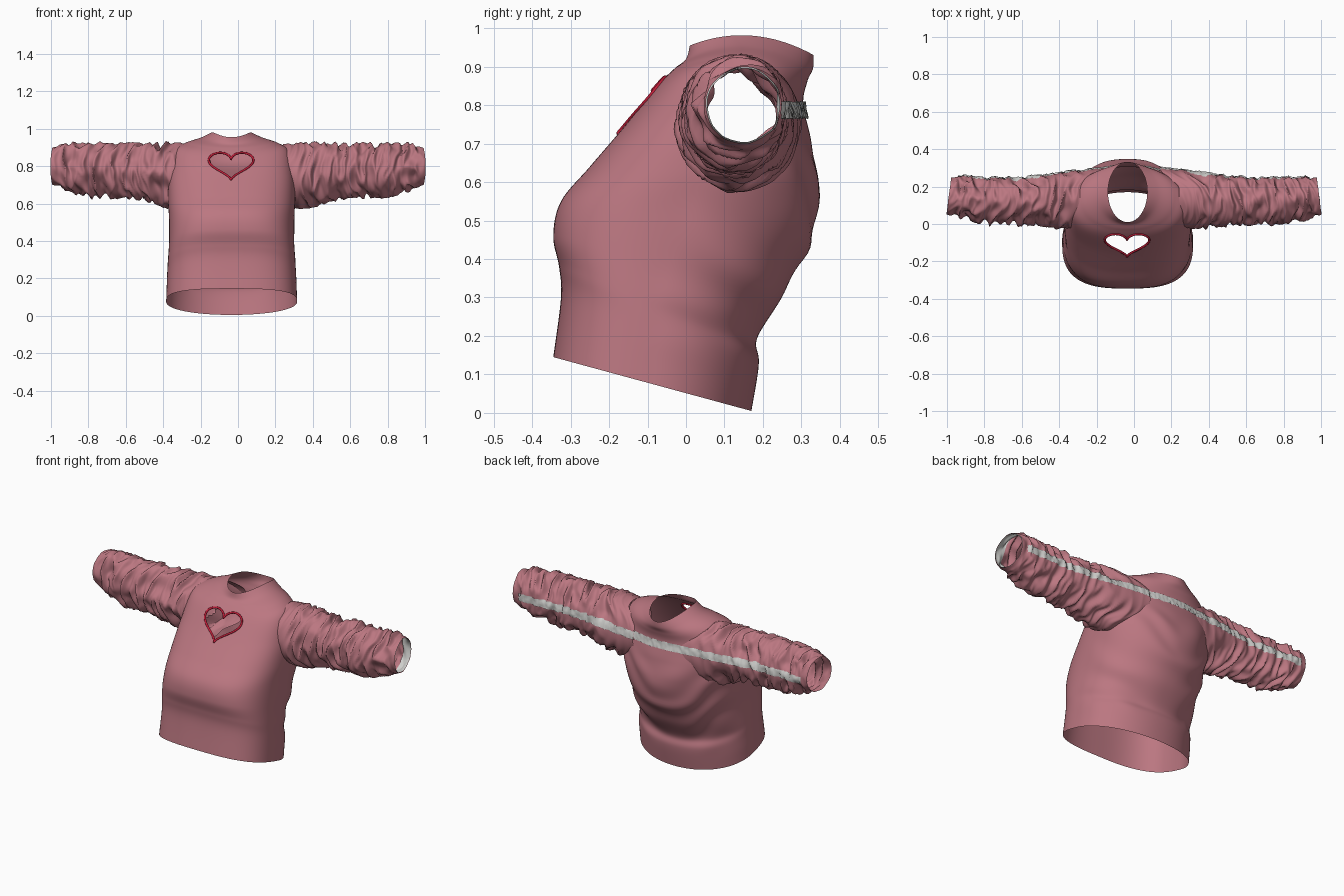
import bpy, bmesh, math, random
from mathutils import Vector, noise
from mathutils.bvhtree import BVHTree

if "Cube" in bpy.data.objects:
    bpy.data.objects.remove(bpy.data.objects["Cube"])

random.seed(4)
CX = -0.034  # the body sits slightly left of the sleeve span


def material(name, col):
    m = bpy.data.materials.new(name)
    m.diffuse_color = (*col, 1)
    m.use_nodes = True
    m.node_tree.nodes["Principled BSDF"].inputs["Base Color"].default_value = m.diffuse_color
    return m


PINK = material("dusty pink cloth", (0.50, 0.185, 0.22))
RED = material("red trim", (0.52, 0.012, 0.04))
GREY = material("light grey elastic", (0.62, 0.62, 0.60))


def sample(keys, t):
    """Catmull-Rom through a list of tuples, t in 0..1"""
    f = t * (len(keys) - 1)
    i = min(int(f), len(keys) - 2)
    f -= i
    a, b, c, d = (keys[max(0, min(len(keys) - 1, i + k))] for k in (-1, 0, 1, 2))
    return [0.5 * (2 * q + (r - p) * f + (2 * p - 5 * q + 4 * r - s) * f * f
                   + (3 * q - p - 3 * r + s) * f ** 3) for p, q, r, s in zip(a, b, c, d)]


def smoothstep(a, b, x):
    x = max(0, min(1, (x - a) / (b - a)))
    return x * x * (3 - 2 * x)


def grid(rows, closed=True):
    bm = bmesh.new()
    vs = [[bm.verts.new(p) for p in r] for r in rows]
    n = len(rows[0])
    for r0, r1 in zip(vs, vs[1:]):
        for j in range(n if closed else n - 1):
            k = (j + 1) % n
            bm.faces.new((r0[j], r0[k], r1[k], r1[j]))
    return bm


def finish(bm, name, mat):
    me = bpy.data.meshes.new(name)
    bm.normal_update()
    bm.to_mesh(me)
    me.materials.append(mat)
    ob = bpy.data.objects.new(name, me)
    bpy.context.collection.objects.link(ob)
    for p in me.polygons:
        p.use_smooth = True
    return ob


# body: tilted rings (front y, front z, back y, back z, half width, shoulder lift,
#                     squareness of front half, squareness of back half)
RINGS = [(-.345, .145, .170, .005, .350, 0, 2.9, 2.1), (-.325, .30, .190, .13, .345, 0, 2.9, 2.1),
         (-.330, .38, .185, .20, .340, 0, 2.9, 2.1), (-.345, .46, .260, .32, .335, 0, 2.9, 2.1),
         (-.325, .55, .330, .46, .335, 0, 2.8, 2.1), (-.250, .64, .343, .60, .340, 0, 2.7, 2.2),
         (-.160, .745, .328, .70, .335, .02, 2.6, 2.2), (-.075, .85, .305, .80, .310, .05, 2.5, 2.2),
         (-.030, .895, .315, .86, .250, .045, 2.3, 2.2), (.000, .92, .330, .895, .165, .045, 2.1, 2),
         (.010, .955, .332, .93, .105, .038, 2, 2)]


def body_ring(t, n=160):
    yf, zf, yb, zb, w, lift, ef, eb = sample(RINGS, t)
    pts = []
    for j in range(n):
        a = 2 * math.pi * j / n
        c, s = math.cos(a), math.sin(a)
        e = eb if s > 0 else ef
        r = (abs(c) ** e + abs(s) ** e) ** (-1 / e)
        x, u = w * r * c, r * s
        y = (yf + yb) / 2 + u * (yb - yf) / 2
        z = (zf + zb) / 2 + u * (zb - zf) / 2 + lift * (1 - u * u)
        # draped folds over the back and sides
        k = smoothstep(-.3, .6, u) * smoothstep(.08, .3, z) * (1 - smoothstep(.6, .78, z))
        fold = math.sin(34 * (z - 2.2 * x * x) + 3 * noise.noise((x * 4, y * 4, z * 4)))
        y += .005 * k * fold * max(u, 0)
        x += .005 * k * fold * c
        pts.append(Vector((CX + x, y, z)))
    return pts


body = grid([body_ring(i / 95) for i in range(96)])
full_body = BVHTree.FromBMesh(body)

# heart outline, projected on the chest
heart = []
for i in range(96):
    t = 2 * math.pi * i / 96
    x = -.037 + .119 * math.sin(t) ** 3
    z = .812 + .005 * (13 * math.cos(t) - 5 * math.cos(2 * t) - 2 * math.cos(3 * t) - math.cos(4 * t))
    heart.append(full_body.ray_cast(Vector((x, -1, z)), Vector((0, 1, 0)))[0])


def in_heart(p):
    inside = False
    for a, b in zip(heart, heart[1:] + heart[:1]):
        if (a.z > p.z) != (b.z > p.z) and p.x < a.x + (p.z - a.z) * (b.x - a.x) / (b.z - a.z):
            inside = not inside
    return inside


# cut the heart and the two armholes out of the body
cut = []
for f in body.faces:
    p = f.calc_center_median()
    if p.y < .05 and .7 < p.z < .9 and abs(p.x) < .2 and in_heart(p):
        cut.append(f)
    elif abs(p.x - CX) > .2 and ((p.y - .135) / .12) ** 2 + ((p.z - .765) / .13) ** 2 < 1:
        cut.append(f)
bmesh.ops.delete(body, geom=cut, context='FACES')
for v in body.verts:
    if v.is_boundary and v.co.y < .0 and .7 < v.co.z < .89 and abs(v.co.x) < .2:
        v.co = min(heart, key=lambda h: (h - v.co).length)
finish(body, "sweater_body", PINK)

# red heart trim
cu = bpy.data.curves.new("heart_trim", 'CURVE')
cu.dimensions = '3D'
cu.bevel_depth = .006
cu.bevel_resolution = 2
sp = cu.splines.new('POLY')
sp.points.add(len(heart) - 1)
for p, h in zip(sp.points, heart):
    p.co = (h.x, h.y, h.z, 1)
sp.use_cyclic_u = True
cu.materials.append(RED)
bpy.context.collection.objects.link(bpy.data.objects.new("heart_trim", cu))

# gathered sleeves (x, centre y, centre z, radius y, radius z)
ARM = [(.24, .142, .755, .158, .160), (.34, .134, .750, .154, .172), (.48, .127, .766, .130, .148),
       (.64, .124, .775, .120, .138), (.80, .126, .777, .118, .136), (.92, .142, .793, .108, .116),
       (.99, .150, .800, .098, .098)]


def sleeve_ring(t, side, inset=0, n=72):
    x, cy, cz, ry, rz = sample(ARM, t)
    pts = []
    for j in range(n):
        a = 2 * math.pi * j / n
        c, s = math.cos(a), math.sin(a)
        amp = (.2 + .8 * smoothstep(.26, .42, x)) * (1 - .85 * smoothstep(.92, .99, x))
        amp *= 1 - .5 * smoothstep(.8, 1, c)  # flatter along the elastic
        q = x + .02 * math.sin(2 * a + side)
        big = 1 - 2.6 * abs(noise.noise((q * 20, c * .9 + 9 * side, s * .9)))
        small = noise.noise((q * 45, c * 1.5, s * 1.5 + 5 * side))
        d = amp * (.026 * (big - .45) + .011 * small) - inset
        px = x + amp * .010 * noise.noise((q * 25, c * 2 + 3, s * 2)) - .13 * c * ry * smoothstep(.8, .99, x)
        px -= .10 * smoothstep(.3, 1, c) * (1 - smoothstep(.24, .5, x))  # raglan reach over the back
        pts.append((side * px, cy + (ry + d) * c, cz + (rz + d) * s))
    return pts


trees = [full_body]
for side, name in ((1, "right_sleeve"), (-1, "left_sleeve")):
    bm = grid([sleeve_ring(i / 150, side) for i in range(151)])
    if side < 0:
        bmesh.ops.reverse_faces(bm, faces=bm.faces)
    trees.append(BVHTree.FromBMesh(bm))
    finish(bm, name, PINK)

# grey lining just inside the right cuff
finish(grid([sleeve_ring(.86 + .138 * i / 20, 1, .004) for i in range(21)]), "cuff_lining", GREY)

# gathered elastic strip running along the back from cuff to cuff
rows = []
for i in range(261):
    x = -.94 + 1.88 * i / 260
    wob = .004 * noise.noise((x * 30, 0, 7))
    row = []
    for k in range(5):
        z = .787 + wob + (k - 2) * .011
        hits = [t.ray_cast(Vector((x, 1, z)), Vector((0, -1, 0)))[0] for t in trees]
        y = max(h.y for h in hits if h)
        row.append((x, y + .005 + random.uniform(-.003, .003), z))
    rows.append(row)
finish(grid(rows, closed=False), "back_elastic_strip", GREY)
